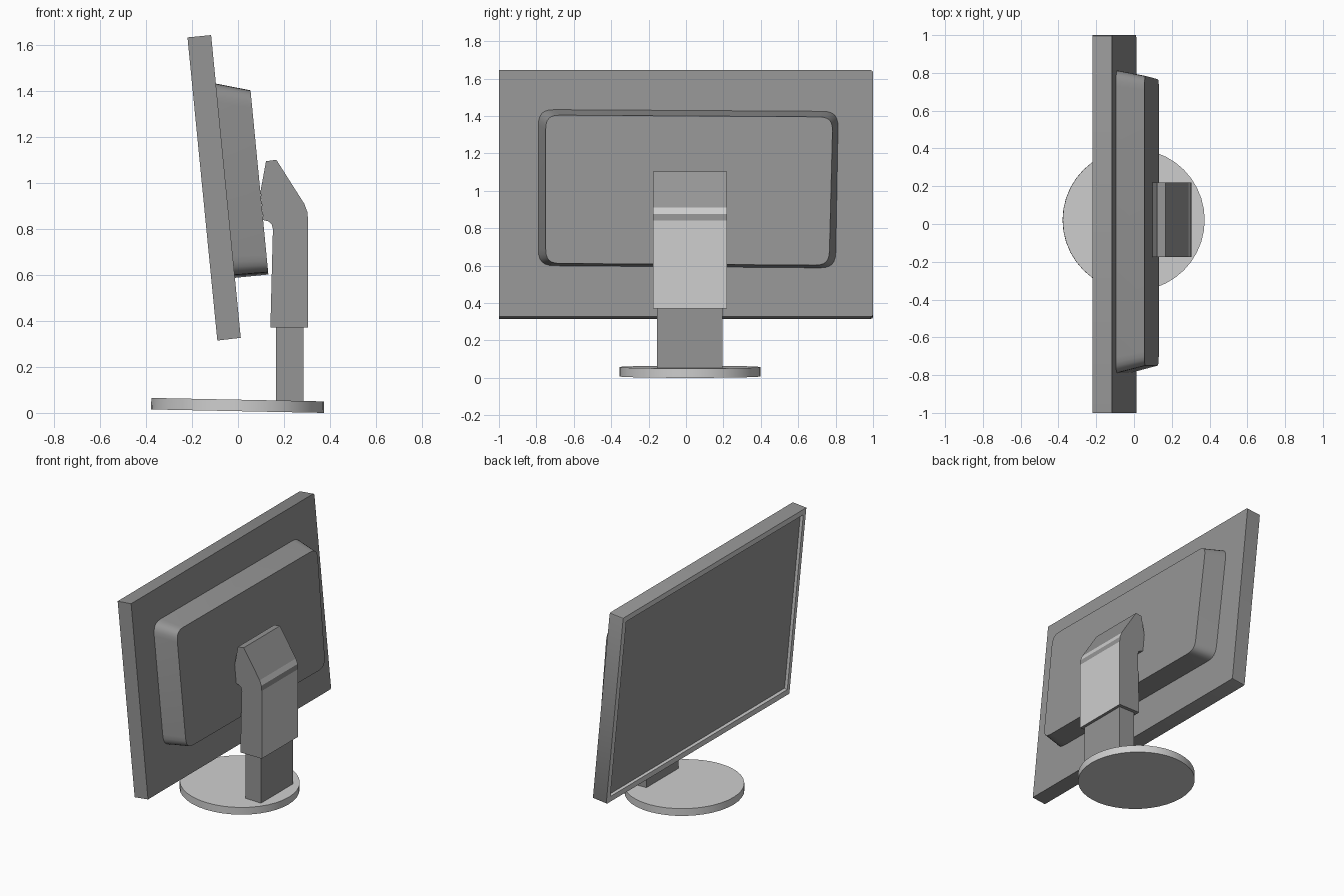
import bpy, bmesh, math
from mathutils import Vector, Matrix

cube = bpy.data.objects.get("Cube")
if cube:
    bpy.data.objects.remove(cube, do_unlink=True)


def material(name, value):
    m = bpy.data.materials.new(name)
    m.use_nodes = True
    colour = (value, value, value, 1)
    m.diffuse_color = colour
    m.node_tree.nodes["Principled BSDF"].inputs["Base Color"].default_value = colour
    return m


DARK = material("dark grey plastic", 0.30)
LIGHT = material("light grey plastic", 0.62)


def finish(name, bm, mats, smooth=False):
    bmesh.ops.recalc_face_normals(bm, faces=bm.faces)
    mesh = bpy.data.meshes.new(name)
    bm.to_mesh(mesh)
    bm.free()
    for m in mats:
        mesh.materials.append(m)
    obj = bpy.data.objects.new(name, mesh)
    bpy.context.collection.objects.link(obj)
    if smooth:
        bpy.ops.object.select_all(action='DESELECT')
        obj.select_set(True)
        bpy.context.view_layer.objects.active = obj
        bpy.ops.object.shade_smooth_by_angle(angle=math.radians(30))
    return obj


def prism(bm, profile, y0, y1):
    """Extrude an (x, z) outline from y0 to y1; returns the side faces in order."""
    a = [bm.verts.new((x, y0, z)) for x, z in profile]
    b = [bm.verts.new((x, y1, z)) for x, z in profile]
    n = len(profile)
    sides = [bm.faces.new((a[i], a[(i + 1) % n], b[(i + 1) % n], b[i])) for i in range(n)]
    bm.faces.new(a)
    bm.faces.new(b)
    return sides


def rounded_loop(corners, radius, steps=6):
    """Round the corners of a (y, z) quad with quadratic curves."""
    points = []
    for i, c in enumerate(corners):
        c = Vector(c)
        p = c + (Vector(corners[i - 1]) - c).normalized() * radius
        q = c + (Vector(corners[(i + 1) % 4]) - c).normalized() * radius
        for k in range(steps + 1):
            t = k / steps
            arc = p * (1 - t) ** 2 + c * 2 * t * (1 - t) + q * t * t
            # pull toward the corner slightly for a rounder arc
            points.append(arc.lerp(c, 0.16 * 4 * t * (1 - t) * 0.5))
    return points


# Display panel: tilted slab with a light bezel and recessed screen
bm = bmesh.new()
sides = prism(bm, [(-0.22, 1.635), (-0.09, 0.315), (0.012, 0.327), (-0.117, 1.645)], -1, 1)
front = sides[0]
bm.normal_update()
corner_edges = [e for e in bm.edges
                if abs((e.verts[0].co - e.verts[1].co).normalized().x) > 0.9]
bmesh.ops.bevel(bm, geom=corner_edges, offset=0.012, segments=2, profile=0.5, affect='EDGES')
bmesh.ops.recalc_face_normals(bm, faces=bm.faces)
front = min((f for f in bm.faces if f.calc_area() > 1), key=lambda f: f.calc_center_median().x)
rim = bmesh.ops.inset_region(bm, faces=[front], thickness=0.04)["faces"]
walls = bmesh.ops.inset_region(bm, faces=[front], thickness=0.004, depth=-0.02)["faces"]
for f in rim + walls:
    f.material_index = 1
finish("display_panel", bm, [DARK, LIGHT], smooth=True)

# Rear housing: tapered, slightly skewed rounded block on the back of the panel
base = rounded_loop([(-0.79, 0.60), (0.80, 0.587), (0.815, 1.425), (-0.79, 1.435)], 0.085)
cap = rounded_loop([(-0.75, 0.612), (0.765, 0.602), (0.785, 1.395), (-0.75, 1.405)], 0.075)
bm = bmesh.new()
inner = [bm.verts.new((0.010 - (z - 0.328) * 0.0987, y, z)) for y, z in base]
outer = [bm.verts.new((0.132 - (z - 0.605) * 0.0969, y, z)) for y, z in cap]
n = len(inner)
for i in range(n):
    j = (i + 1) % n
    bm.faces.new((inner[i], inner[j], outer[j], outer[i]))
bm.faces.new(outer)
bm.faces.new(inner)
finish("rear_housing", bm, [DARK], smooth=True)

# Stand sleeve: bent bracket carrying the panel, light on its back faces
bm = bmesh.new()
sides = prism(bm, [(0.122, 1.096), (0.167, 1.102), (0.289, 0.91), (0.302, 0.875),
                   (0.305, 0.84), (0.305, 0.372), (0.141, 0.372), (0.152, 0.80),
                   (0.147, 0.82), (0.135, 0.833), (0.11, 0.84), (0.098, 0.965)], -0.176, 0.22)
for i in (2, 4):
    sides[i].material_index = 1
finish("stand_sleeve", bm, [DARK, LIGHT])

# Stand column sliding into the sleeve
bm = bmesh.new()
prism(bm, [(0.165, 0.04), (0.285, 0.04), (0.285, 0.42), (0.165, 0.42)], -0.156, 0.196)
finish("stand_column", bm, [DARK])

# Round foot, tipped very slightly
bm = bmesh.new()
bmesh.ops.create_cone(bm, cap_ends=True, segments=40, radius1=0.376, radius2=0.376, depth=0.05,
                      matrix=Matrix.Translation((-0.002, 0.021, 0.0375))
                      @ Matrix.Rotation(math.radians(1.15), 4, 'Y'))
low = min(v.co.z for v in bm.verts)
bmesh.ops.translate(bm, verts=bm.verts, vec=(0, 0, -low))
finish("foot", bm, [LIGHT], smooth=True)
